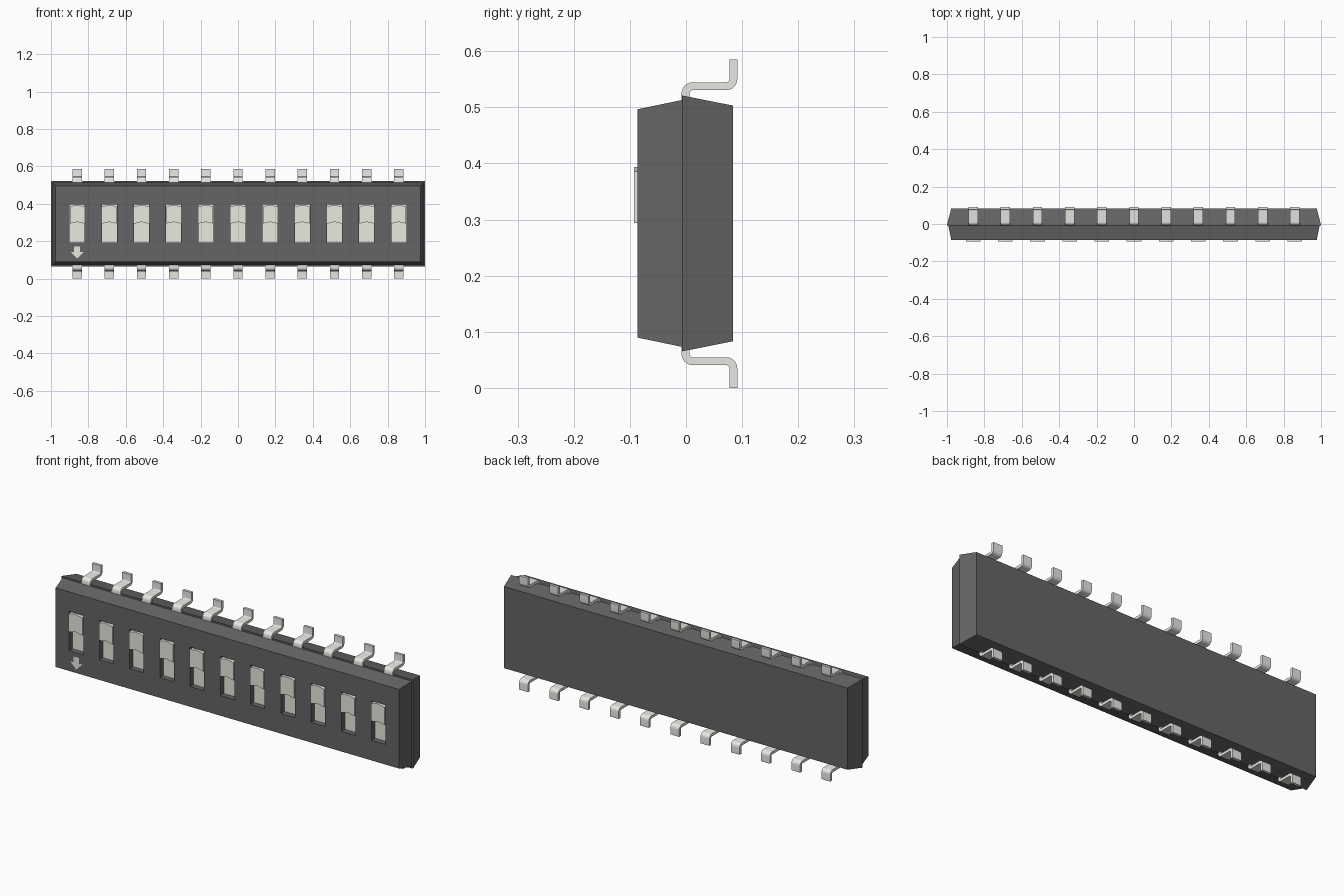
import bpy, bmesh, math

if "Cube" in bpy.data.objects:
    bpy.data.objects.remove(bpy.data.objects["Cube"])

CZ = 0.293                                 # mid height of the part
XS = [(i - 5) * 0.172 for i in range(11)]  # switch positions


def material(name, rgb):
    m = bpy.data.materials.new(name)
    m.diffuse_color = (*rgb, 1)
    m.use_nodes = True
    m.node_tree.nodes["Principled BSDF"].inputs["Base Color"].default_value = m.diffuse_color
    return m


DARK = material("dark_plastic", (0.13, 0.13, 0.13))
LIGHT = material("light_plastic", (0.82, 0.82, 0.75))
METAL = material("lead_metal", (0.8, 0.8, 0.77))


def finish(bm, name, mat):
    bmesh.ops.recalc_face_normals(bm, faces=bm.faces[:])
    me = bpy.data.meshes.new(name)
    bm.to_mesh(me)
    bm.free()
    ob = bpy.data.objects.new(name, me)
    bpy.context.collection.objects.link(ob)
    me.materials.append(mat)
    return ob


def loft(bm, rings):
    """Closed solid through rings of equal point count."""
    vs = [[bm.verts.new(p) for p in r] for r in rings]
    n = len(vs[0])
    for a, b in zip(vs, vs[1:]):
        for i in range(n):
            j = (i + 1) % n
            bm.faces.new((a[i], a[j], b[j], b[i]))
    bm.faces.new(vs[0])
    bm.faces.new(vs[-1][::-1])


def prism(bm, outline, x, y0, y1):
    """Extrude an (x, z) outline between two depths."""
    loft(bm, [[(x + px, y, pz) for px, pz in outline] for y in (y0, y1)])


def rect(hw, z0, z1):
    return [(-hw, z0), (hw, z0), (hw, z1), (-hw, z1)]


# Body: two tapered halves with a small step at the parting line
bm = bmesh.new()
rings = []
for y, hx, hz in ((-0.086, 0.977, 0.2035), (-0.007, 0.993, 0.220),
                  (-0.007, 1.0, 0.228), (0.084, 0.977, 0.210)):
    rings.append([(px, y, pz) for px, pz in rect(hx, CZ - hz, CZ + hz)])
loft(bm, rings)
body = finish(bm, "body", DARK)

# Slot pockets cut into the front
bm = bmesh.new()
for x in XS:
    prism(bm, rect(0.04, 0.193, 0.396), x, -0.12, -0.052)
cutter = finish(bm, "slot_cutter", DARK)
cutter.hide_render = True
mod = body.modifiers.new("slots", 'BOOLEAN')
mod.operation = 'DIFFERENCE'
mod.solver = 'EXACT'
mod.object = cutter
bpy.context.view_layer.objects.active = body
body.select_set(True)
bpy.ops.object.modifier_apply(modifier=mod.name)
bpy.data.objects.remove(cutter)

# Slot floors and sliders with chevron ends
bm = bmesh.new()
for x in XS:
    prism(bm, rect(0.0399, 0.1931, 0.3959), x, -0.058, -0.050)
finish(bm, "slot_floors", LIGHT)

chevron = [(-0.039, 0.294), (0, 0.303), (0.039, 0.294),
           (0.039, 0.386), (0, 0.394), (-0.039, 0.386)]
bm = bmesh.new()
for x in XS:
    prism(bm, chevron, x, -0.0925, -0.055)
finish(bm, "sliders", LIGHT)

# Direction arrow below the first slider
arrow = [(0, 0.108), (0.035, 0.142), (0.016, 0.142), (0.016, 0.171),
         (-0.016, 0.171), (-0.016, 0.142), (-0.035, 0.142)]
bm = bmesh.new()
prism(bm, arrow, XS[0], -0.0865, -0.084)
finish(bm, "direction_arrow", LIGHT)


# Bent leads: S-shaped strip path as (y, z, normal y, normal z)
def lead_path(r=0.013, seg=6):
    y0, y1, zh = -0.001, 0.0845, 0.5375
    path = [(y0, 0.505, -1, 0)]
    for i in range(seg + 1):
        a = math.pi - i * math.pi / 2 / seg
        c, s = math.cos(a), math.sin(a)
        path.append((y0 + r + r * c, zh - r + r * s, c, s))
    for i in range(seg + 1):
        a = -math.pi / 2 + i * math.pi / 2 / seg
        c, s = math.cos(a), math.sin(a)
        path.append((y1 - r + r * c, zh + r + r * s, -c, -s))
    path.append((y1, 0.585, -1, 0))
    return path


def leads(name, flip):
    bm = bmesh.new()
    t, hw = 0.007, 0.025
    for x in XS:
        sections = []
        for y, z, ny, nz in lead_path():
            pts = [(x + sx * hw, y + sn * t * ny, z + sn * t * nz)
                   for sx, sn in ((-1, -1), (1, -1), (1, 1), (-1, 1))]
            if flip:
                pts = [(a, b, 0.585 - c) for a, b, c in pts]
            sections.append(pts)
        loft(bm, sections)
    ob = finish(bm, name, METAL)
    bpy.ops.object.select_all(action='DESELECT')
    ob.select_set(True)
    bpy.context.view_layer.objects.active = ob
    bpy.ops.object.shade_smooth_by_angle(angle=math.radians(30))


leads("upper_leads", False)
leads("lower_leads", True)
